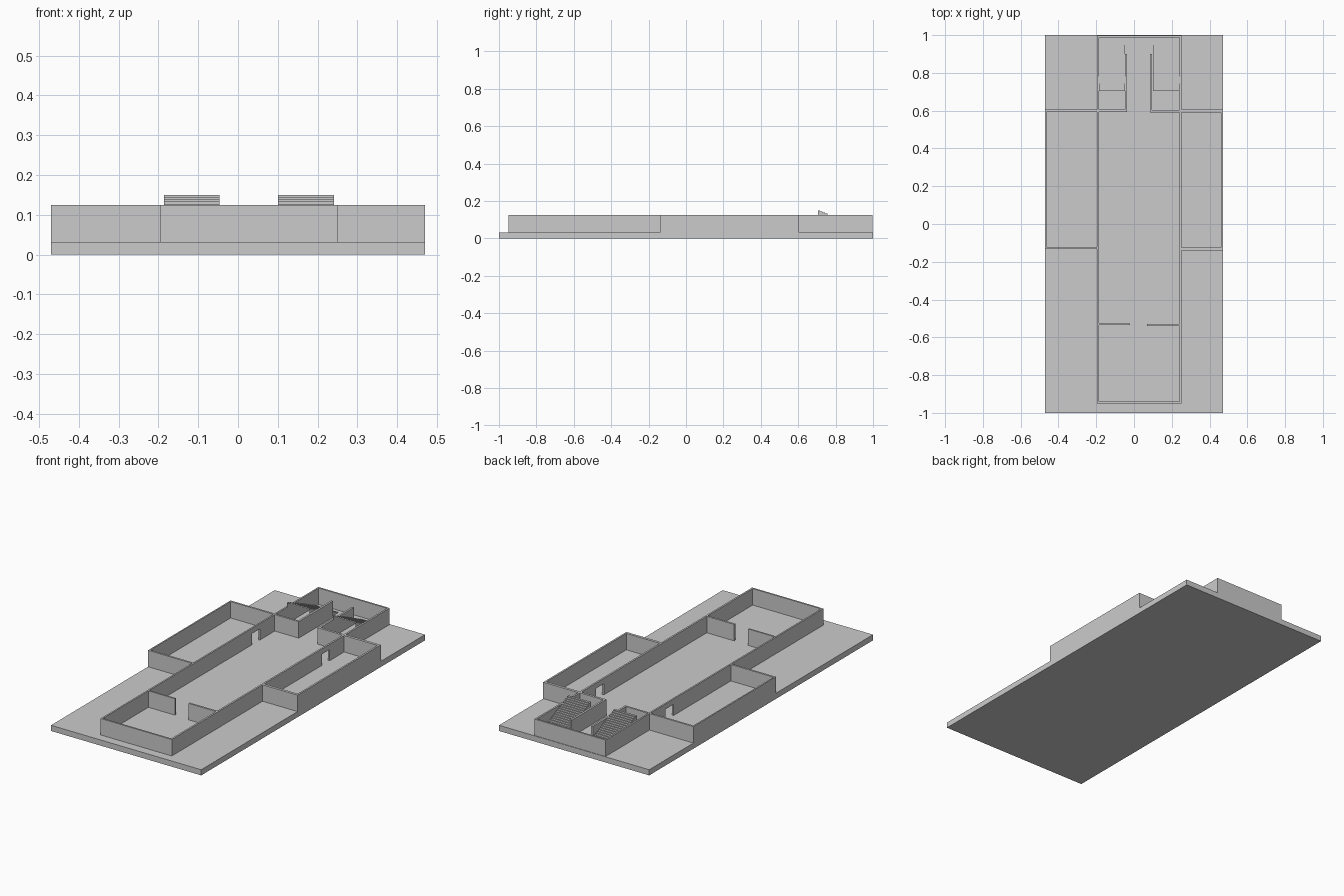
import bpy, bmesh

if "Cube" in bpy.data.objects:
    bpy.data.objects.remove(bpy.data.objects["Cube"])

FLOOR, TOP, DOOR = 0.032, 0.125, 0.095


def mesh_object(name, bm):
    bmesh.ops.recalc_face_normals(bm, faces=bm.faces)
    me = bpy.data.meshes.new(name)
    bm.to_mesh(me)
    bm.free()
    ob = bpy.data.objects.new(name, me)
    bpy.context.collection.objects.link(ob)
    return ob


def box(name, x0, x1, y0, y1, z0=FLOOR, z1=TOP):
    bm = bmesh.new()
    bmesh.ops.create_cube(bm, size=1)
    for v in bm.verts:
        v.co = (x1 if v.co.x > 0 else x0, y1 if v.co.y > 0 else y0, z1 if v.co.z > 0 else z0)
    return mesh_object(name, bm)


def stairs(name, x0, x1, y0=0.705, y1=0.96, z1=0.15, steps=20):
    # Stepped sheet with closed sides, open at the tall end
    bm = bmesh.new()
    dy, dz = (y1 - y0) / steps, (z1 - FLOOR) / steps
    prof = [(y0, z1)]
    for i in range(steps):
        y, z = y0 + (i + 1) * dy, z1 - i * dz
        prof += [(y, z), (y, z - dz)]
    sides = [[bm.verts.new((x, y, z)) for y, z in prof] for x in (x0, x1)]
    left, right = sides
    for i in range(len(prof) - 1):
        bm.faces.new((left[i], left[i + 1], right[i + 1], right[i]))
    for x, row in zip((x0, x1), sides):
        bm.faces.new(row + [bm.verts.new((x, y0, FLOOR))])
    return mesh_object(name, bm)


# Base slab
box("base_slab", -0.47, 0.47, -1, 1, 0, FLOOR)

# Long hall walls, each with a doorway into a side room
for side, x0, x1 in (("left", -0.195, -0.186), ("right", 0.241, 0.251)):
    box(side + "_hall_wall_front", x0, x1, -0.95, 0.39)
    box(side + "_hall_wall_back", x0, x1, 0.46, 0.997)
    box(side + "_door_lintel", x0, x1, 0.39, 0.46, DOOR, TOP)

# Hall end walls
box("front_wall", -0.186, 0.241, -0.95, -0.94)
box("back_wall", -0.186, 0.241, 0.987, 0.997)

# Partition near the front
box("partition_left", -0.186, -0.02, -0.535, -0.526)
box("partition_right", 0.07, 0.241, -0.541, -0.53)

# Side rooms
box("left_room_outer_wall", -0.47, -0.462, -0.133, 0.605)
box("left_room_front_wall", -0.462, -0.195, -0.133, -0.122)
box("left_room_back_wall", -0.462, -0.195, 0.594, 0.605)
box("right_room_outer_wall", 0.46, 0.47, -0.139, 0.605)
box("right_room_front_wall", 0.251, 0.46, -0.139, -0.124)
box("right_room_back_wall", 0.251, 0.46, 0.59, 0.605)

# Stairwell walls
box("left_stairwell_front", -0.186, -0.047, 0.594, 0.605)
box("left_stairwell_side", -0.047, -0.036, 0.594, 0.9)
box("right_stairwell_front", 0.096, 0.241, 0.59, 0.603)
box("right_stairwell_side", 0.085, 0.096, 0.59, 0.9)

# Stairs
stairs("left_stairs", -0.186, -0.047)
stairs("right_stairs", 0.1, 0.241)
